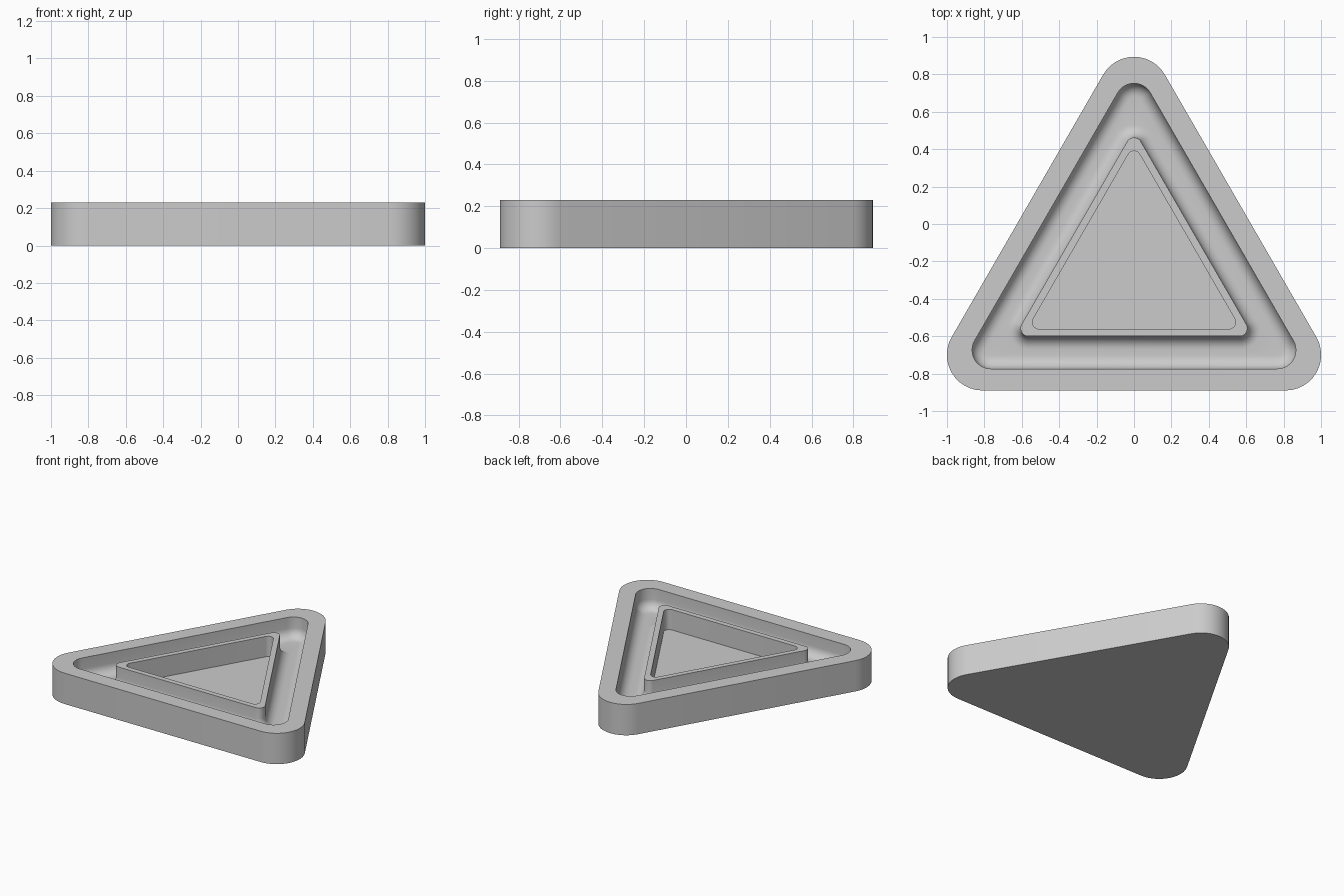
import bpy, bmesh
from math import sin, cos, pi, radians

old = bpy.data.objects.get("Cube")
if old:
    bpy.data.objects.remove(old, do_unlink=True)

CENTRE_Y = -0.232      # centroid of the triangle
TOP, FLOOR = 0.23, 0.078
FILLET = 0.07
ARC = 12               # segments per rounded corner

grey = bpy.data.materials.new("light grey")
grey.use_nodes = True
colour = (0.6, 0.6, 0.6, 1)
grey.diffuse_color = colour
grey.node_tree.nodes["Principled BSDF"].inputs["Base Color"].default_value = colour


def rounded_triangle(bm, inradius, radius, z):
    """Ring of vertices around an equilateral triangle with round corners."""
    reach = 2 * (inradius - radius)
    ring = []
    for corner in range(3):
        mid = pi / 2 + corner * 2 * pi / 3
        for i in range(ARC + 1):
            a = mid + (i / ARC - 0.5) * 2 * pi / 3
            ring.append(bm.verts.new((reach * cos(mid) + radius * cos(a),
                                      CENTRE_Y + reach * sin(mid) + radius * sin(a), z)))
    return ring


def fillet(inradius, radius, side, steps=8):
    """Sections rounding a wall into the floor; side is +1 outward, -1 inward."""
    out = []
    for i in range(steps + 1):
        a = i / steps * pi / 2
        d = side * FILLET * (1 - cos(a))
        out.append((inradius + d, radius + d, FLOOR + FILLET * (1 - sin(a))))
    return out


# Sections from the underside, over the rim, through the channel, into the pocket
outer = (0.658, 0.19)
channel = (0.542, 0.10)
inner_rim = (0.368, 0.042)
pocket = (0.329, 0.036)
sections = [(*outer, 0), (*outer, TOP), (*channel, TOP)]
sections += fillet(*channel, -1)
sections += reversed(fillet(*inner_rim, 1))
sections += [(*inner_rim, TOP), (*pocket, TOP), (*pocket, FLOOR)]

# Skin the sections and close the underside and the pocket floor
bm = bmesh.new()
rings = [rounded_triangle(bm, *s) for s in sections]
for low, high in zip(rings, rings[1:]):
    n = len(low)
    for i in range(n):
        j = (i + 1) % n
        bm.faces.new((low[i], low[j], high[j], high[i]))
bm.faces.new(rings[0][::-1])
bm.faces.new(rings[-1])
bmesh.ops.recalc_face_normals(bm, faces=bm.faces)

mesh = bpy.data.meshes.new("triangular_tray")
bm.to_mesh(mesh)
bm.free()
mesh.materials.append(grey)
tray = bpy.data.objects.new("triangular_tray", mesh)
bpy.context.collection.objects.link(tray)

bpy.ops.object.select_all(action="DESELECT")
tray.select_set(True)
bpy.context.view_layer.objects.active = tray
bpy.ops.object.shade_smooth_by_angle(angle=radians(30))
